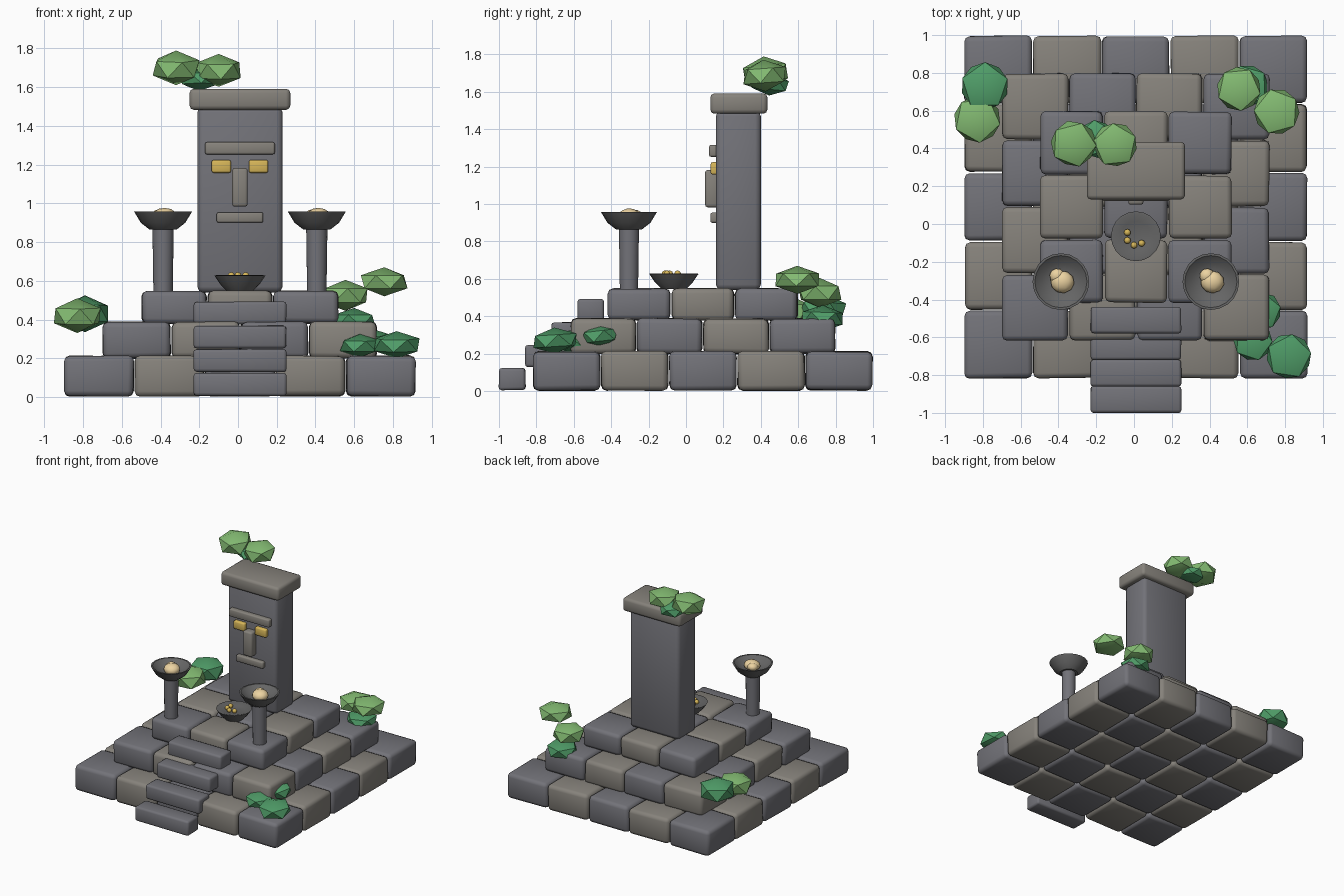
import bpy, bmesh, math, random
from mathutils import Matrix, Vector

if "Cube" in bpy.data.objects:
    bpy.data.objects.remove(bpy.data.objects["Cube"])

random.seed(4)
CX = 0.01  # centre line of the stonework


def material(name, color):
    m = bpy.data.materials.new(name)
    m.diffuse_color = (*color, 1)
    m.use_nodes = True
    m.node_tree.nodes["Principled BSDF"].inputs["Base Color"].default_value = m.diffuse_color
    return m


DARK = material("dark_stone", (0.17, 0.17, 0.19))
WARM = material("warm_stone", (0.24, 0.225, 0.20))
BOWL = material("bowl_stone", (0.13, 0.13, 0.13))
GOLD = material("gold", (0.68, 0.47, 0.10))
FLAME = material("flame", (0.85, 0.66, 0.36))
LEAF = material("light_leaf", (0.23, 0.50, 0.17))
FERN = material("dark_leaf", (0.08, 0.34, 0.14))


def finish(bm, name, mat, angle=60):
    bmesh.ops.recalc_face_normals(bm, faces=bm.faces)
    me = bpy.data.meshes.new(name)
    bm.to_mesh(me)
    bm.free()
    ob = bpy.data.objects.new(name, me)
    bpy.context.collection.objects.link(ob)
    me.materials.append(mat)
    bpy.context.view_layer.objects.active = ob
    bpy.ops.object.select_all(action='DESELECT')
    ob.select_set(True)
    bpy.ops.object.shade_smooth_by_angle(angle=math.radians(angle))
    return ob


def block(name, lo, hi, mat, bevel=0.025, jitter=0.0):
    """Rounded stone block between two corners, optionally worn."""
    bm = bmesh.new()
    bmesh.ops.create_cube(bm, size=1)
    for v in bm.verts:
        for k in range(3):
            v.co[k] = (lo[k] if v.co[k] < 0 else hi[k]) + random.uniform(-jitter, jitter)
        v.co.z = max(v.co.z, 0)
    bmesh.ops.bevel(bm, geom=bm.edges[:], offset=bevel, segments=2,
                    profile=0.5, affect='EDGES')
    return finish(bm, name, mat)


def lathe(name, profile, center, mat, steps=20):
    """Revolve (radius, z) points about a vertical axis."""
    bm = bmesh.new()
    vs = [bm.verts.new((r, 0, z)) for r, z in profile]
    es = [bm.edges.new(p) for p in zip(vs, vs[1:])]
    bmesh.ops.spin(bm, geom=vs + es, cent=(0, 0, 0), axis=(0, 0, 1),
                   angle=math.tau, steps=steps)
    bmesh.ops.remove_doubles(bm, verts=bm.verts, dist=1e-4)
    bmesh.ops.translate(bm, verts=bm.verts, vec=center)
    return finish(bm, name, mat, 35)


def ball(name, center, radii, mat, level=1, angle=35):
    bm = bmesh.new()
    bmesh.ops.create_icosphere(bm, subdivisions=level, radius=1)
    turn = Matrix.Rotation(random.uniform(0, 6.28), 4, 'Z')
    tilt = Matrix.Rotation(random.uniform(-0.12, 0.12), 4, 'X')
    bmesh.ops.transform(bm, verts=bm.verts, matrix=Matrix.Translation(Vector(center))
                        @ tilt @ Matrix.Diagonal((*radii, 1)) @ turn)
    return finish(bm, name, mat, angle)


# Three tiers of chequered blocks: count, half width, bottom, top
for t, (n, half, z0, z1) in enumerate([(5, 0.91, 0.005, 0.212),
                                       (4, 0.71, 0.20, 0.388),
                                       (3, 0.51, 0.38, 0.548)]):
    s = 2 * half / n
    for i in range(n):
        for j in range(n):
            x, y = CX - half + i * s, 0.09 - half + j * s
            block(f"tier_{t + 1}_block", (x + 0.004, y + 0.004, z0),
                  (x + s - 0.004, y + s - 0.004, z1),
                  WARM if (i + j) % 2 else DARK, 0.028, 0.004)

# Stairs
for i in range(4):
    y, z = -1 + 0.14 * i, 0.006 + 0.123 * i
    block("step", (CX - 0.24, y, z), (CX + 0.24, y + 0.142, z + 0.117), DARK, 0.016, 0.002)

# Pillar, cap and carved face
block("pillar", (CX - 0.22, 0.16, 0.54), (CX + 0.22, 0.40, 1.50), DARK, 0.03)
block("pillar_cap", (CX - 0.26, 0.13, 1.483), (CX + 0.26, 0.435, 1.592), WARM, 0.022)
block("brow", (CX - 0.18, 0.123, 1.253), (CX + 0.18, 0.18, 1.316), WARM, 0.01)
block("nose", (CX - 0.04, 0.102, 0.983), (CX + 0.04, 0.18, 1.182), WARM, 0.013)
block("mouth", (CX - 0.12, 0.13, 0.90), (CX + 0.12, 0.18, 0.954), WARM, 0.01)
for side in (-1, 1):
    x = CX + side * 0.096
    block("eye", (x - 0.05, 0.132, 1.158), (x + 0.05, 0.18, 1.224), GOLD, 0.01)

# Fire bowls on posts
for side in (-1, 1):
    x, y = CX + side * 0.397, -0.305
    lathe("lamp_post", [(0, 0.54), (0.05, 0.54), (0.055, 0.88), (0, 0.88)],
          (x, y, 0), DARK, 14)
    lathe("lamp_bowl", [(0, 0.865), (0.07, 0.865), (0.115, 0.90), (0.15, 0.958),
                        (0.138, 0.958), (0.10, 0.925), (0.05, 0.91), (0, 0.91)],
          (x, y, 0), BOWL)
    ball("flame", (x + 0.008, y - 0.002, 0.935), (0.063, 0.06, 0.042), FLAME, 2, 60)
    ball("small_flame", (x - 0.02, y + 0.03, 0.94), (0.04, 0.04, 0.03), FLAME, 2, 60)

# Offering bowl with gold beads
lathe("offering_bowl", [(0, 0.545), (0.065, 0.545), (0.10, 0.58), (0.132, 0.627),
                        (0.122, 0.629), (0.08, 0.615), (0, 0.61)], (CX, -0.065, 0), BOWL)
for x, y in [(-0.035, -0.045), (-0.035, -0.087), (0, -0.112), (0.04, -0.102)]:
    ball("gold_bead", (x, y, 0.627), (0.018, 0.018, 0.018), GOLD, 2, 60)

# Leaf clumps: x, y, z, radius, height radius, material
for x, y, z, r, h, m in [
        (-0.32, 0.425, 1.70, 0.135, 0.09, LEAF), (-0.10, 0.42, 1.687, 0.13, 0.085, LEAF),
        (-0.20, 0.45, 1.64, 0.11, 0.06, FERN),
        (-0.79, 0.73, 0.43, 0.14, 0.095, FERN), (-0.83, 0.555, 0.42, 0.138, 0.09, LEAF),
        (0.555, 0.715, 0.525, 0.13, 0.08, LEAF), (0.755, 0.595, 0.595, 0.135, 0.075, LEAF),
        (0.60, 0.73, 0.39, 0.125, 0.07, FERN),
        (0.82, -0.70, 0.27, 0.133, 0.07, FERN), (0.63, -0.62, 0.265, 0.115, 0.06, FERN),
        (0.68, -0.46, 0.295, 0.11, 0.062, FERN)]:
    ball("leaf_clump", (x, y, z), (r, r, h), m)
